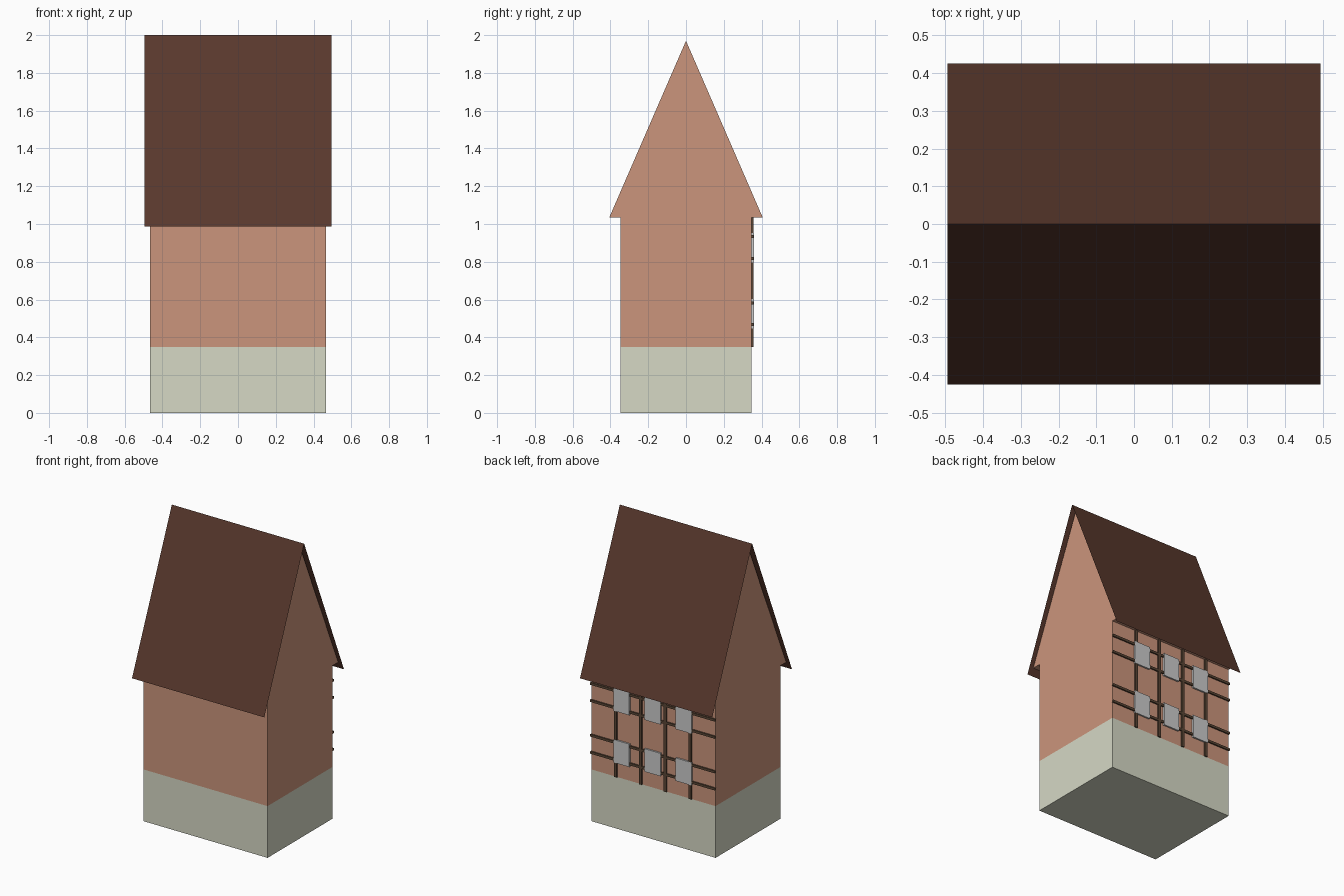
import bpy, bmesh

if "Cube" in bpy.data.objects:
    bpy.data.objects.remove(bpy.data.objects["Cube"])


def material(name, rgb):
    m = bpy.data.materials.new(name)
    m.diffuse_color = (*rgb, 1)
    m.use_nodes = True
    m.node_tree.nodes["Principled BSDF"].inputs["Base Color"].default_value = m.diffuse_color
    return m


PLASTER = material("plaster", (0.60, 0.30, 0.20))
STONE = material("stone", (0.67, 0.69, 0.56))
TILE = material("roof_tile", (0.10, 0.04, 0.026))
TIMBER = material("timber", (0.10, 0.06, 0.035))


def finish(bm, name, mat=None):
    me = bpy.data.meshes.new(name)
    bm.to_mesh(me)
    bm.free()
    ob = bpy.data.objects.new(name, me)
    bpy.context.collection.objects.link(ob)
    if mat:
        me.materials.append(mat)
    return ob


def box(name, centre, size, mat=None):
    bm = bmesh.new()
    bmesh.ops.create_cube(bm, size=1)
    bmesh.ops.scale(bm, vec=size, verts=bm.verts)
    bmesh.ops.translate(bm, vec=centre, verts=bm.verts)
    return finish(bm, name, mat)


def extrude_x(name, profile, half, mat, closed):
    """Extrude a (y, z) profile along x; closed makes a solid, open makes a sheet."""
    bm = bmesh.new()
    verts = [bm.verts.new((-half, y, z)) for y, z in profile]
    if closed:
        geom = [bm.faces.new(verts)]
        res = bmesh.ops.extrude_face_region(bm, geom=geom, use_keep_orig=True)
    else:
        geom = [bm.edges.new(p) for p in zip(verts, verts[1:])]
        res = bmesh.ops.extrude_edge_only(bm, edges=geom)
    moved = [g for g in res["geom"] if isinstance(g, bmesh.types.BMVert)]
    bmesh.ops.translate(bm, vec=(2 * half, 0, 0), verts=moved)
    bmesh.ops.recalc_face_normals(bm, faces=bm.faces)
    if not closed and sum(f.normal.z for f in bm.faces) < 0:
        bmesh.ops.reverse_faces(bm, faces=bm.faces)
    return finish(bm, name, mat)


HX, HY = 0.465, 0.348          # half width and depth of the house
Z0, Z1 = 0.35, 1.035           # top of the base, eaves

# Stone base
box("base", (0, 0, Z0 / 2), (2 * HX, 2 * HY, Z0), STONE)

# Upper walls with wider gable
extrude_x("walls", [(-HY, Z0), (HY, Z0), (HY, Z1), (0.406, Z1), (0, 1.97),
                    (-0.406, Z1), (-HY, Z1)], HX, PLASTER, True)

# Thin sheet roof
extrude_x("roof", [(-0.426, 0.988), (0, 2.0), (0.426, 0.988)], 0.495, TILE, False)

# Timber framing on the back wall
for i, x in enumerate((-0.279, -0.093, 0.093, 0.279)):
    box(f"post_{i}", (x, HY + 0.003, (Z0 + Z1) / 2), (0.02, 0.012, Z1 - Z0), TIMBER)
for i, z in enumerate((0.467, 0.583, 0.817, 0.933)):
    box(f"rail_{i}", (0, HY + 0.003, z), (2 * HX + 0.004, 0.012, 0.016), TIMBER)

# Windows on the back wall
for r, z in enumerate((0.525, 0.875)):
    for c, x in enumerate((-0.2325, 0, 0.2325)):
        box(f"window_{r}_{c}", (x, HY + 0.003, z), (0.118, 0.016, 0.155))
